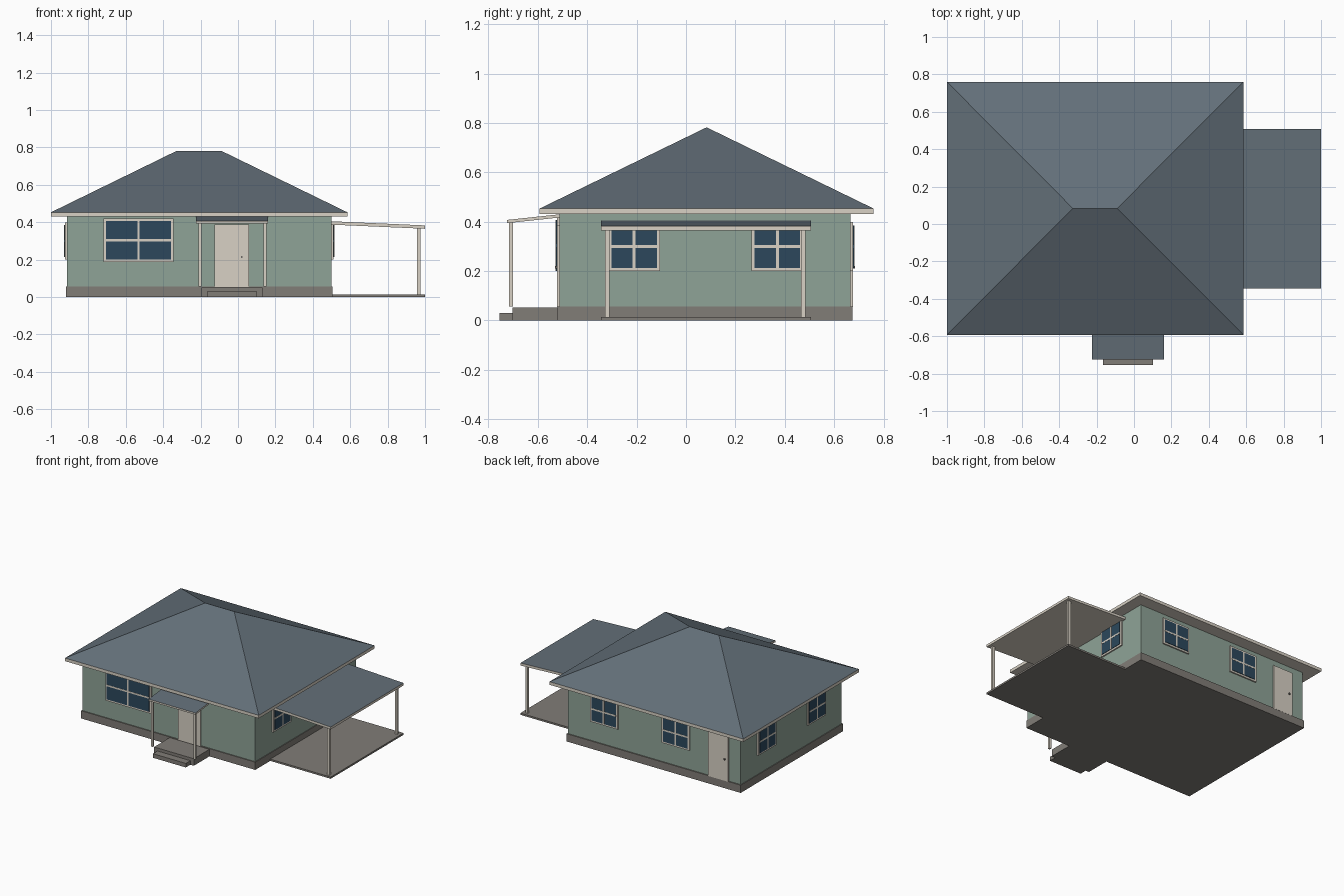
import bpy, bmesh

if "Cube" in bpy.data.objects:
    bpy.data.objects.remove(bpy.data.objects["Cube"])


def material(name, *rgb):
    m = bpy.data.materials.new(name)
    m.diffuse_color = (*rgb, 1)
    m.use_nodes = True
    m.node_tree.nodes["Principled BSDF"].inputs["Base Color"].default_value = m.diffuse_color
    return m


WALL = material("sage_wall", .275, .37, .31)
ROOF = material("slate_roof", .125, .16, .19)
CREAM = material("cream_trim", .69, .64, .56)
STONE = material("grey_concrete", .22, .205, .185)
GLASS = material("dark_glass", .025, .064, .107)
METAL = material("dark_metal", .15, .14, .13)


def mesh(name, verts, faces, *mats):
    me = bpy.data.meshes.new(name)
    me.from_pydata(verts, [], faces)
    for m in mats:
        me.materials.append(m)
    bm = bmesh.new()
    bm.from_mesh(me)
    bmesh.ops.recalc_face_normals(bm, faces=bm.faces)
    bm.to_mesh(me)
    bm.free()
    ob = bpy.data.objects.new(name, me)
    bpy.context.collection.objects.link(ob)
    return ob


# last face of the list is the top
BOX = [(0, 3, 2, 1), (0, 1, 5, 4), (1, 2, 6, 5), (2, 3, 7, 6), (3, 0, 4, 7), (4, 5, 6, 7)]


def box(name, x, y, z, mat):
    (a, b), (c, d) = x, y
    v = [(px, py, pz) for pz in z for px, py in ((a, c), (b, c), (b, d), (a, d))]
    return mesh(name, v, BOX, mat)


def sloped_roof(name, x, y, tops, thick):
    """Trim slab with a roofed top; tops = height of the four corners."""
    pts = [(x[0], y[0]), (x[1], y[0]), (x[1], y[1]), (x[0], y[1])]
    v = [(*p, t - thick) for p, t in zip(pts, tops)] + [(*p, t) for p, t in zip(pts, tops)]
    ob = mesh(name, v, BOX, CREAM, ROOF)
    ob.data.polygons[5].material_index = 1
    return ob


# wall planes
X0, X1, Y0, Y1 = -.915, .5, -.513, .667


def on_wall(name, side, u, z, d, mat):
    """Box on a wall: u along the wall, d = distance out from it."""
    if side in ("front", "back"):
        y = (Y0 - d[1], Y0 - d[0]) if side == "front" else (Y1 + d[0], Y1 + d[1])
        return box(name, u, y, z, mat)
    x = (X0 - d[1], X0 - d[0]) if side == "left" else (X1 + d[0], X1 + d[1])
    return box(name, x, u, z, mat)


def window(side, u, z):
    n, f, h = side + "_window", .013, .006
    um, zm = sum(u) / 2, sum(z) / 2
    on_wall(n + "_frame", side, u, z, (-.005, .010), CREAM)
    gu, gz = (u[0] + f, u[1] - f), (z[0] + f, z[1] - f)
    on_wall(n + "_glass", side, gu, gz, (.005, .0135), GLASS)
    on_wall(n + "_mullion", side, (um - h, um + h), gz, (.005, .015), CREAM)
    on_wall(n + "_rail", side, gu, (zm - h, zm + h), (.005, .0148), CREAM)


def door(side, u, knob_u):
    on_wall(side + "_door", side, u, (.055, .387), (-.005, .009), CREAM)
    on_wall(side + "_door_knob", side, (knob_u - .005, knob_u + .005), (.21, .22), (.008, .017), METAL)


# house body
box("foundation", (-.92, .505), (-.52, .675), (0, .057), STONE)
box("walls", (X0, X1), (Y0, Y1), (.057, .433), WALL)

# hip roof on its eaves slab
RX, RY, EZ = (-1, .585), (-.593, .76), .453
box("eaves_fascia", RX, RY, (.43, EZ), CREAM)
ym = sum(RY) / 2
mesh("hip_roof",
     [(RX[0], RY[0], EZ), (RX[1], RY[0], EZ), (RX[1], RY[1], EZ), (RX[0], RY[1], EZ),
      (-.327, ym, .782), (-.09, ym, .782)],
     [(0, 1, 5, 4), (1, 2, 5), (2, 3, 4, 5), (3, 0, 4), (3, 2, 1, 0)], ROOF)

# windows and doors
window("front", (-.72, -.345), (.188, .42))
for side in ("left", "right"):
    for c in (-.21, .37):
        window(side, (c - .105, c + .105), (.2, .398))
for c in (-.388, .198):
    window("back", (c - .113, c + .113), (.2, .398))
door("front", (-.125, .058), .02)
door("back", (-.817, -.655), -.79)

# front porch
box("porch_slab", (-.195, .13), (-.702, -.515), (0, .052), STONE)
box("porch_step", (-.167, .102), (-.755, -.70), (0, .03), STONE)
sloped_roof("porch_roof", (-.224, .16), (-.725, -.51), (.407, .407, .43, .43), .013)
for x in (-.204, .144):
    box("porch_post", (x - .008, x + .008), (-.716, -.70), (.057, .398), CREAM)

# side carport
box("carport_slab", (.5, 1), (-.345, .507), (0, .013), STONE)
sloped_roof("carport_roof", (.5, 1), (-.345, .507), (.405, .383, .383, .405), .018)
for y in (-.319, .474):
    box("carport_post", (.957, .977), (y - .009, y + .009), (.012, .37), CREAM)
